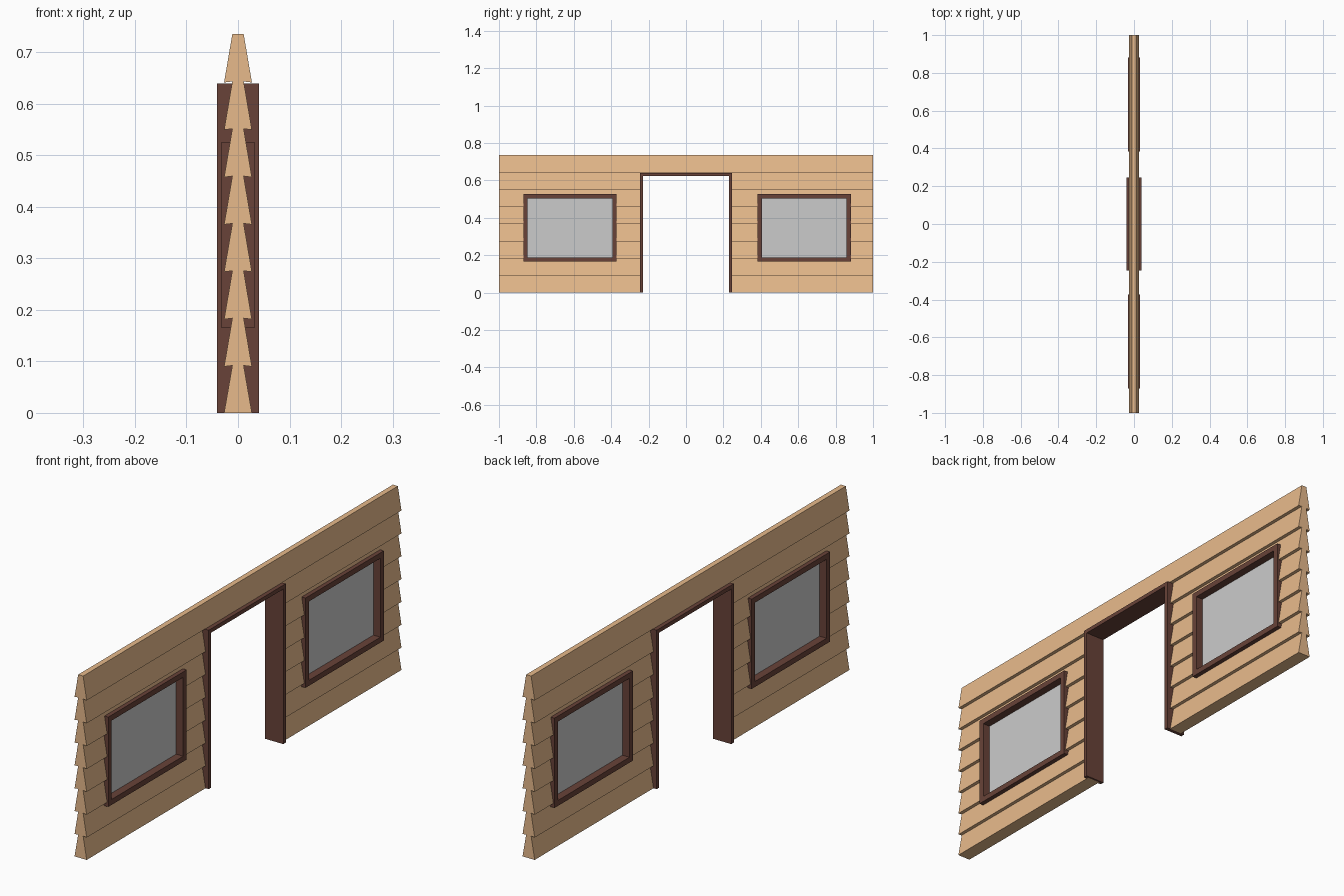
import bpy, bmesh

if "Cube" in bpy.data.objects:
    bpy.data.objects.remove(bpy.data.objects["Cube"])


def material(name, rgb):
    m = bpy.data.materials.new(name)
    m.diffuse_color = (*rgb, 1)
    m.use_nodes = True
    m.node_tree.nodes["Principled BSDF"].inputs["Base Color"].default_value = m.diffuse_color
    return m


wood = material("light_wood", (0.80, 0.49, 0.26))
trim = material("dark_trim", (0.14, 0.055, 0.04))


def prism(name, points, axis, lo, hi, mat=None):
    """Extrude a closed outline along x or y; points are the other two coordinates."""
    def place(p, t):
        return (t, p[0], p[1]) if axis == "x" else (p[0], t, p[1])
    bm = bmesh.new()
    face = bm.faces.new([bm.verts.new(place(p, lo)) for p in points])
    ext = bmesh.ops.extrude_face_region(bm, geom=[face])
    verts = [g for g in ext["geom"] if isinstance(g, bmesh.types.BMVert)]
    step = (hi - lo, 0, 0) if axis == "x" else (0, hi - lo, 0)
    bmesh.ops.translate(bm, vec=step, verts=verts)
    bmesh.ops.recalc_face_normals(bm, faces=bm.faces)
    me = bpy.data.meshes.new(name)
    bm.to_mesh(me)
    bm.free()
    ob = bpy.data.objects.new(name, me)
    bpy.context.collection.objects.link(ob)
    if mat:
        me.materials.append(mat)
    return ob


def panel(name, y0, y1, z0, z1, half_depth, mat=None):
    return prism(name, [(y0, z0), (y1, z0), (y1, z1), (y0, z1)],
                 "x", -half_depth, half_depth, mat)


def cut(target, y0, y1, z0, z1):
    cutter = panel("cutter", y0, y1, z0, z1, 0.2)
    cutter.hide_render = True
    mod = target.modifiers.new("opening", "BOOLEAN")
    mod.operation, mod.solver, mod.object = "DIFFERENCE", "EXACT", cutter
    bpy.context.view_layer.objects.active = target
    bpy.ops.object.modifier_apply(modifier=mod.name)
    bpy.data.objects.remove(cutter)


# Clapboard wall: sawtooth section on both faces, eight boards high
boards, height = 8, 0.735
pitch = height / boards
side = []
for i in range(boards):
    z = i * pitch
    side += [(0.027, z - (0.002 if i else 0)), (0.011, z + pitch)]
wall = prism("siding_wall", side + [(-x, z) for x, z in reversed(side)],
             "y", -1, 1, wood)

# Doorway and its frame
cut(wall, -0.237, 0.237, -0.1, 0.632)
prism("door_frame",
      [(-0.245, 0), (-0.229, 0), (-0.229, 0.623), (0.229, 0.623), (0.229, 0),
       (0.245, 0), (0.245, 0.639), (-0.245, 0.639)], "x", -0.041, 0.041, trim)

# Windows: opening, frame and thin glass pane
for label, yc in (("left", -0.621), ("right", 0.632)):
    y0, y1, z0, z1, w = yc - 0.249, yc + 0.249, 0.165, 0.526, 0.022
    cut(wall, y0 + w / 2, y1 - w / 2, z0 + w / 2, z1 - w / 2)
    frame = panel(label + "_window_frame", y0, y1, z0, z1, 0.032, trim)
    cut(frame, y0 + w, y1 - w, z0 + w, z1 - w)
    panel(label + "_window_glass", y0 + w / 2, y1 - w / 2,
          z0 + w / 2, z1 - w / 2, 0.001)
